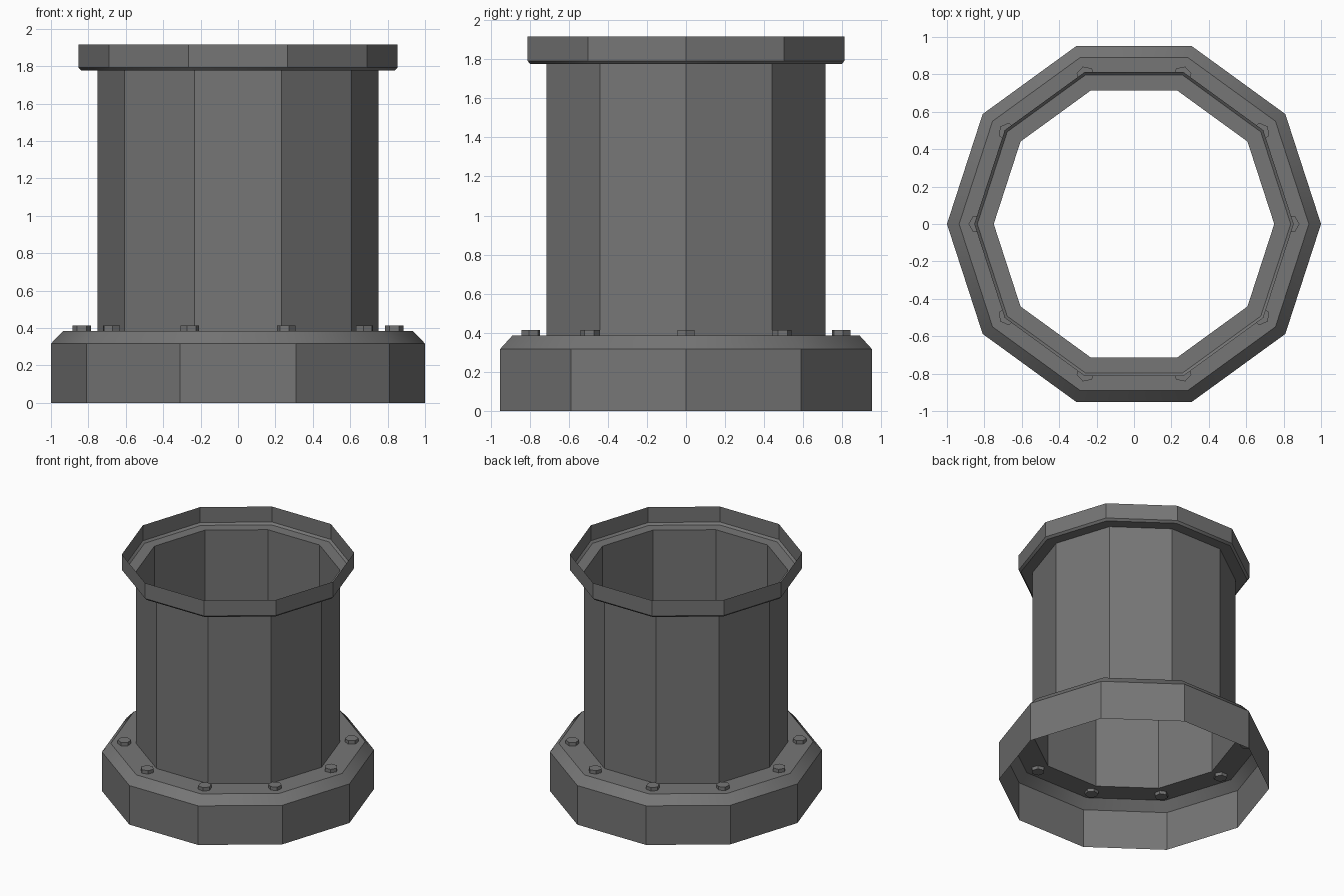
import bpy
import bmesh
from math import cos, sin, radians, tau

cube = bpy.data.objects.get("Cube")
if cube:
    bpy.data.objects.remove(cube, do_unlink=True)

SIDES = 10

# Single dull metal colour
metal = bpy.data.materials.new("dark_grey_metal")
metal.use_nodes = True
metal.diffuse_color = (0.18, 0.18, 0.18, 1)
metal.node_tree.nodes["Principled BSDF"].inputs["Base Color"].default_value = metal.diffuse_color


def finish(name, bm):
    """Turn a bmesh into a named object with smooth shading below 30 degrees."""
    mesh = bpy.data.meshes.new(name)
    bm.to_mesh(mesh)
    bm.free()
    mesh.materials.append(metal)
    obj = bpy.data.objects.new(name, mesh)
    bpy.context.collection.objects.link(obj)
    bpy.ops.object.select_all(action="DESELECT")
    obj.select_set(True)
    bpy.context.view_layer.objects.active = obj
    bpy.ops.object.shade_smooth_by_angle(angle=radians(30))
    return obj


def lathe(name, profile):
    """Sweep an open (radius, height) profile round the z axis as a thin shell."""
    bm = bmesh.new()
    rings = [[bm.verts.new((r * cos(tau * i / SIDES), r * sin(tau * i / SIDES), z))
              for i in range(SIDES)] for r, z in profile]
    for low, high in zip(rings, rings[1:]):
        for i in range(SIDES):
            j = (i + 1) % SIDES
            bm.faces.new((low[i], low[j], high[j], high[i]))
    return finish(name, bm)


# Skirt with chamfered shoulder, open underneath
lathe("base_flange", [(1.0, 0), (1.0, 0.317), (0.935, 0.385), (0.75, 0.385)])

# Open tube wall
lathe("pipe_wall", [(0.75, 0.385), (0.75, 1.776)])

# Upturned lip around the mouth
lathe("top_rim", [(0.75, 1.776), (0.838, 1.776), (0.854, 1.792), (0.854, 1.917)])

# Hexagonal bolts through the shoulder, one at each corner
for i in range(SIDES):
    bm = bmesh.new()
    bmesh.ops.create_cone(bm, cap_ends=True, segments=6, radius1=0.05,
                          radius2=0.05, depth=0.054)
    angle = tau * i / SIDES
    # Point one corner of the hexagon outwards
    corner = max(bm.verts, key=lambda v: v.co.x)
    turn = angle if abs(corner.co.y) < 0.01 else angle + tau / 12
    bolt = finish(f"bolt_{i + 1}", bm)
    bolt.rotation_euler.z = turn
    bolt.location = (0.835 * cos(angle), 0.835 * sin(angle), 0.386)
